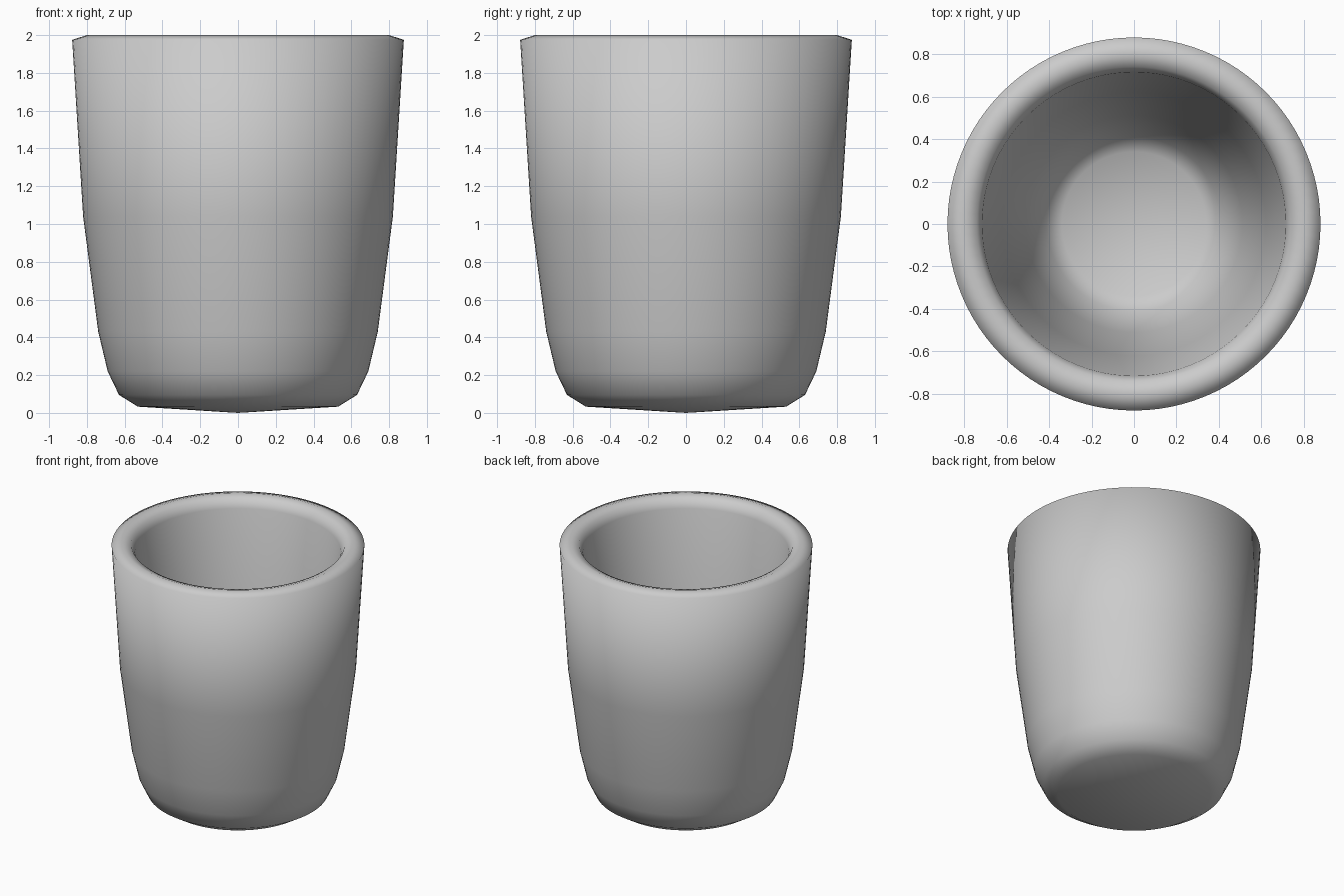
import bpy, bmesh, math

if "Cube" in bpy.data.objects:
    bpy.data.objects.remove(bpy.data.objects["Cube"])

# Half profile of the cup (radius, height): outside, rim, inside
profile = [
    (0.0, 0.0), (0.53, 0.033), (0.63, 0.095), (0.69, 0.22), (0.74, 0.43),
    (0.82, 1.04), (0.878, 1.975), (0.80, 2.0),
    (0.74, 1.98), (0.715, 1.92), (0.62, 1.12), (0.51, 0.55), (0.41, 0.27),
    (0.34, 0.22), (0.0, 0.20),
]

# Spin the profile around z
bm = bmesh.new()
verts = [bm.verts.new((r, 0, z)) for r, z in profile]
edges = [bm.edges.new(pair) for pair in zip(verts, verts[1:])]
bmesh.ops.spin(bm, geom=verts + edges, cent=(0, 0, 0), axis=(0, 0, 1),
               angle=2 * math.pi, steps=96, use_duplicate=False)
bmesh.ops.remove_doubles(bm, verts=bm.verts, dist=0.0005)
bmesh.ops.recalc_face_normals(bm, faces=bm.faces)
for face in bm.faces:
    face.smooth = True

mesh = bpy.data.meshes.new("cup")
bm.to_mesh(mesh)
bm.free()
cup = bpy.data.objects.new("cup", mesh)
bpy.context.collection.objects.link(cup)
